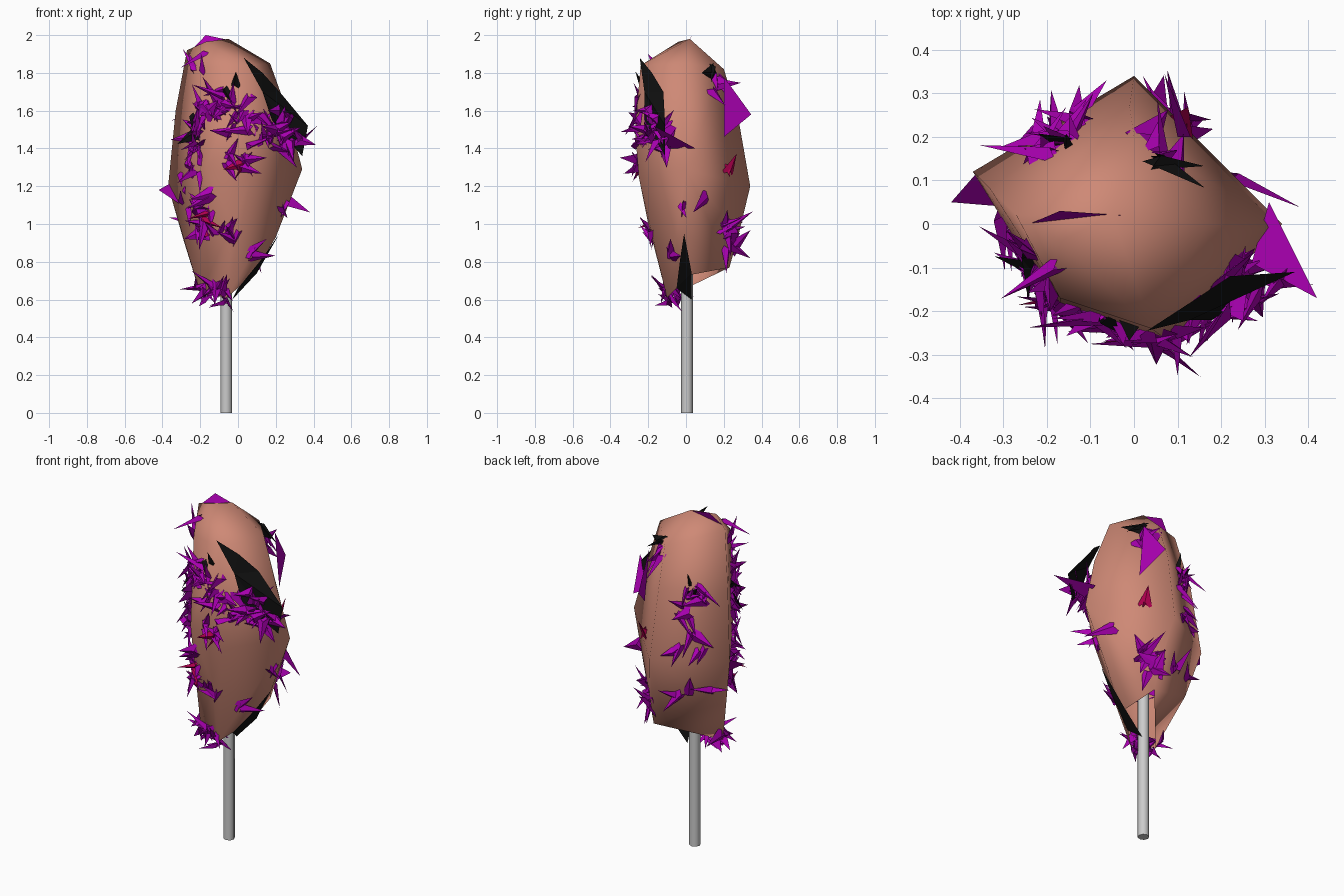
import bpy, bmesh, random
from math import sin, cos, radians
from mathutils import Vector
from mathutils.bvhtree import BVHTree

if "Cube" in bpy.data.objects:
    bpy.data.objects.remove(bpy.data.objects["Cube"])

random.seed(7)


def material(name, rgb):
    m = bpy.data.materials.new(name)
    m.diffuse_color = (*rgb, 1)
    m.use_nodes = True
    m.node_tree.nodes["Principled BSDF"].inputs["Base Color"].default_value = m.diffuse_color
    return m


def add_object(name, bm, mat=None, smooth=False):
    me = bpy.data.meshes.new(name)
    bm.to_mesh(me)
    bm.free()
    for p in me.polygons:
        p.use_smooth = smooth
    ob = bpy.data.objects.new(name, me)
    bpy.context.collection.objects.link(ob)
    if mat:
        me.materials.append(mat)
    return ob


salmon = material("salmon", (0.62, 0.25, 0.18))
purple = material("purple", (0.40, 0.0, 0.44))
red = material("red", (0.45, 0.0, 0.08))
black = material("black", (0.005, 0.005, 0.005))

# Candy body: faceted hull, open underneath
points = [
    (-0.27, 0.02, 1.92), (-0.17, -0.04, 1.965), (-0.05, 0.02, 1.98), (0.17, 0.0, 1.85),
    (-0.17, -0.17, 1.83), (0.0, 0.2, 1.82), (0.04, -0.24, 1.84),
    (-0.33, 0.08, 1.6), (-0.01, 0.27, 1.6), (0.26, -0.02, 1.6), (0.08, -0.27, 1.5),
    (-0.37, 0.12, 1.2), (0.0, 0.34, 1.2), (0.34, 0.0, 1.29), (0.07, -0.25, 1.25), (-0.17, -0.2, 1.3),
    (-0.29, 0.08, 0.92), (0.04, 0.28, 0.95), (0.2, 0.02, 0.93), (-0.03, -0.2, 1.0),
    (-0.2, -0.06, 0.63), (-0.06, -0.1, 0.61), (0.05, 0.23, 0.77), (0.08, 0.02, 0.73)]
bm = bmesh.new()
for p in points:
    bm.verts.new(p)
res = bmesh.ops.convex_hull(bm, input=bm.verts)
loose = {v for v in res["geom_interior"] + res["geom_unused"] if isinstance(v, bmesh.types.BMVert)}
bmesh.ops.delete(bm, geom=list(loose), context="VERTS")
bmesh.ops.recalc_face_normals(bm, faces=bm.faces)
tree = BVHTree.FromBMesh(bm)
under = [f for f in bm.faces if f.normal.z < -0.75]
bmesh.ops.delete(bm, geom=under, context="FACES")
add_object("candy_body", bm, salmon, True)

# Stick
bm = bmesh.new()
bmesh.ops.create_cone(bm, cap_ends=True, segments=8, radius1=0.031, radius2=0.031, depth=0.9)
bmesh.ops.translate(bm, verts=bm.verts, vec=(-0.062, 0.005, 0.45))
stick = add_object("stick", bm)
bpy.context.view_layer.objects.active = stick
stick.select_set(True)
bpy.ops.object.shade_smooth_by_angle(angle=radians(50))


def shard(bm, pos, normal, size):
    # thin folded splinter lying along the surface with its tip lifted
    side = Vector((random.uniform(-1, 1), random.uniform(-1, 1), random.uniform(-1, 1)))
    side = (side - normal * side.dot(normal)).normalized()
    other = normal.cross(side)
    w = size * random.uniform(0.12, 0.34)
    root = pos - normal * 0.015 - side * size * 0.25
    tip = pos + normal * size * random.uniform(0.15, 0.5) + side * size * random.uniform(0.4, 0.8)
    a, b, c, t = [bm.verts.new(q) for q in (
        root + other * w, root - other * w, root + normal * 0.035 + side * w * 0.5, tip)]
    for f in ((a, c, t), (c, b, t), (b, a, t)):
        bm.faces.new(f)


def scatter(name, clusters, mat, lo, hi):
    # clusters: angle around the axis, height, angle spread, height spread, count
    bm = bmesh.new()
    for ang, z, da, dz, n in clusters:
        for _ in range(n):
            a = radians(ang + random.uniform(-da, da))
            h = z + random.uniform(-dz, dz)
            centre = Vector((-0.06 if h < 0.9 else -0.02, 0, h))
            out = Vector((cos(a), sin(a), 0))
            pos, nor, i, d = tree.ray_cast(centre + out * 2, -out)
            if pos:
                shard(bm, pos, nor, random.uniform(lo, hi))
    bmesh.ops.recalc_face_normals(bm, faces=bm.faces)
    add_object(name, bm, mat)


# Purple shards, densest on the front
scatter("purple_shards", [
    (212, 1.52, 20, 0.14, 24), (245, 1.64, 15, 0.07, 14), (275, 1.58, 15, 0.1, 12),
    (275, 1.33, 14, 0.05, 8), (305, 1.5, 14, 0.08, 14), (332, 1.45, 14, 0.08, 10),
    (210, 1.32, 20, 0.08, 8), (222, 1.06, 16, 0.11, 16), (265, 0.95, 18, 0.03, 6),
    (230, 0.66, 50, 0.02, 12), (210, 1.87, 30, 0.04, 4),
    (130, 1.52, 16, 0.1, 12), (125, 1.3, 18, 0.08, 7), (130, 0.98, 25, 0.06, 5),
    (65, 0.95, 15, 0.1, 12), (65, 1.7, 20, 0.1, 5), (180, 1.15, 15, 0.1, 4),
    (320, 0.82, 20, 0.06, 3), (0, 1.12, 30, 0.1, 3)], purple, 0.10, 0.19)

# Drooping shards under the front lip
bm = bmesh.new()
for i in range(12):
    p = Vector((random.uniform(-0.2, -0.05), random.uniform(-0.1, -0.04), random.uniform(0.59, 0.66)))
    shard(bm, p, Vector((random.uniform(-0.5, 0.3), -0.5, -0.7)).normalized(), random.uniform(0.08, 0.13))
add_object("lip_shards", bm, purple)

# A few red and black ones
scatter("red_shards", [(275, 1.32, 6, 0.03, 2), (225, 1.0, 8, 0.06, 3), (58, 1.28, 6, 0.03, 2)],
        red, 0.10, 0.15)
scatter("black_shards", [(265, 1.68, 10, 0.08, 2), (205, 1.5, 8, 0.08, 3), (130, 1.6, 10, 0.05, 2),
                         (65, 1.82, 10, 0.02, 2)], black, 0.10, 0.18)


def panel(name, pts, mat):
    bm = bmesh.new()
    bm.faces.new([bm.verts.new(p) for p in pts])
    bmesh.ops.triangulate(bm, faces=bm.faces)
    add_object(name, bm, mat)


# Dark torn flaps where the shell has lifted
panel("upper_flap", [(0.03, -0.245, 1.88), (0.13, -0.18, 1.80), (0.22, -0.12, 1.70),
                     (0.37, -0.11, 1.52), (0.34, -0.11, 1.36), (0.25, -0.17, 1.46),
                     (0.18, -0.22, 1.55), (0.13, -0.22, 1.70)], black)
panel("lower_flap", [(0.22, -0.01, 0.95), (0.13, -0.03, 0.82), (0.0, -0.05, 0.66),
                     (-0.03, 0.03, 0.6), (0.1, 0.03, 0.74)], black)

# Shards standing on the upper flap
bm = bmesh.new()
for i in range(12):
    t = random.random()
    p = Vector((0.18, -0.22, 1.55)).lerp(Vector((0.34, -0.12, 1.44)), t)
    p.z += random.uniform(-0.06, 0.08)
    shard(bm, p, Vector((0.5, -0.85, 0.0)).normalized(), random.uniform(0.1, 0.16))
add_object("flap_shards", bm, purple)

# Large side spikes
panel("right_spike", [(0.31, 0.05, 1.4), (0.42, -0.17, 1.52), (0.27, -0.09, 1.40)], purple)
panel("left_spike", [(-0.35, 0.13, 1.22), (-0.42, 0.05, 1.18), (-0.3, 0.04, 1.1)], purple)
panel("back_spike", [(0.1, 0.2, 1.78), (0.07, 0.345, 1.58), (0.13, 0.2, 1.46)], purple)
panel("top_spike", [(-0.24, 0.0, 1.93), (-0.17, 0.03, 2.0), (-0.03, 0.02, 1.97)], purple)
